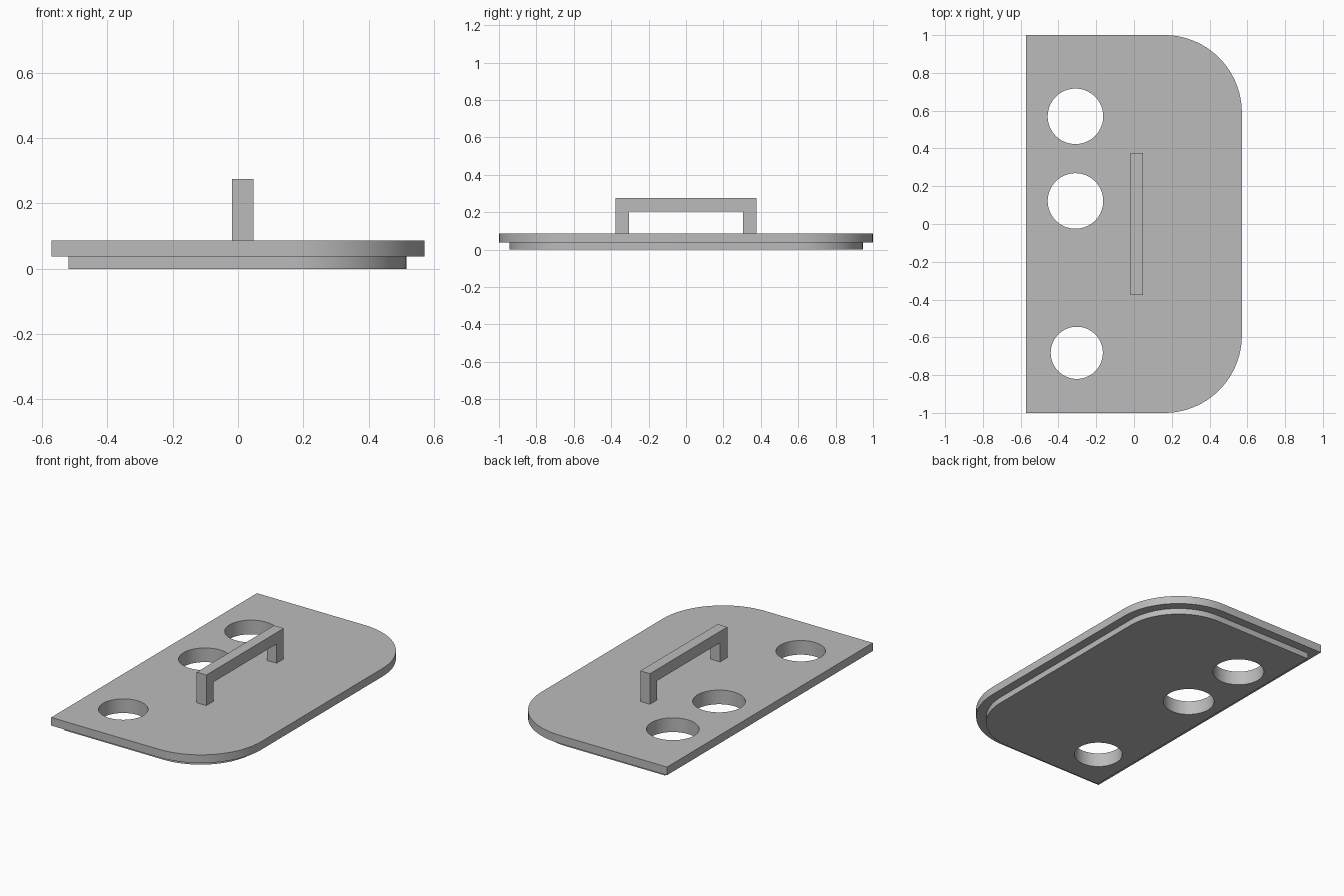
import bpy
import bmesh
from math import cos, sin, pi, radians

cube = bpy.data.objects.get("Cube")
if cube:
    bpy.data.objects.remove(cube, do_unlink=True)

grey = bpy.data.materials.new("plain_grey")
grey.use_nodes = True
colour = (0.5, 0.5, 0.5, 1)
grey.diffuse_color = colour
grey.node_tree.nodes["Principled BSDF"].inputs["Base Color"].default_value = colour


def prism(name, outline, direction):
    """Closed outline of 3D points swept along a direction."""
    bm = bmesh.new()
    face = bm.faces.new([bm.verts.new(p) for p in outline])
    swept = bmesh.ops.extrude_face_region(bm, geom=[face])["geom"]
    bmesh.ops.translate(bm, vec=direction,
                        verts=[v for v in swept if isinstance(v, bmesh.types.BMVert)])
    bmesh.ops.recalc_face_normals(bm, faces=bm.faces)
    mesh = bpy.data.meshes.new(name)
    bm.to_mesh(mesh)
    bm.free()
    mesh.materials.append(grey)
    obj = bpy.data.objects.new(name, mesh)
    bpy.context.collection.objects.link(obj)
    return obj


def activate(obj):
    bpy.ops.object.select_all(action="DESELECT")
    obj.select_set(True)
    bpy.context.view_layer.objects.active = obj


def arc(cx, cy, r, start, end, steps, z):
    return [(cx + r * cos(start + (end - start) * i / steps),
             cy + r * sin(start + (end - start) * i / steps), z) for i in range(steps + 1)]


def plate(name, x0, x1, y, r, z0, z1):
    """Slab with two rounded corners on +x, pierced by the round holes."""
    outline = [(x0, y, z0), (x0, -y, z0)]
    outline += arc(x1 - r, r - y, r, -pi / 2, 0, 24, z0)
    outline += arc(x1 - r, y - r, r, 0, pi / 2, 24, z0)
    obj = prism(name, outline, (0, 0, z1 - z0))
    for cx, cy, radius in HOLES:
        ring = arc(cx, cy, radius, 0, 2 * pi, 64, z0 - 0.1)[:-1]
        cutter = prism("hole_cutter", ring, (0, 0, 0.4))
        cutter.hide_render = True
        mod = obj.modifiers.new("hole", "BOOLEAN")
        mod.operation = "DIFFERENCE"
        mod.solver = "EXACT"
        mod.object = cutter
        activate(obj)
        bpy.ops.object.modifier_apply(modifier=mod.name)
        bpy.data.objects.remove(cutter, do_unlink=True)
    activate(obj)
    bpy.ops.object.shade_smooth_by_angle(angle=radians(30))
    return obj


HOLES = [(-0.31, 0.57, 0.147), (-0.31, 0.122, 0.147), (-0.303, -0.682, 0.138)]

# Lid slab and the smaller locating slab under it
plate("lid_plate", -0.571, 0.571, 1.0, 0.41, 0.037, 0.087)
plate("lower_plate", -0.519, 0.515, 0.945, 0.36, 0, 0.037)

# Square bridge handle
outer, inner, base, under, top = 0.376, 0.306, 0.087, 0.205, 0.275
profile = [(-outer, base), (-outer, top), (outer, top), (outer, base),
           (inner, base), (inner, under), (-inner, under), (-inner, base)]
prism("handle", [(-0.018, y, z) for y, z in profile], (0.066, 0, 0))
